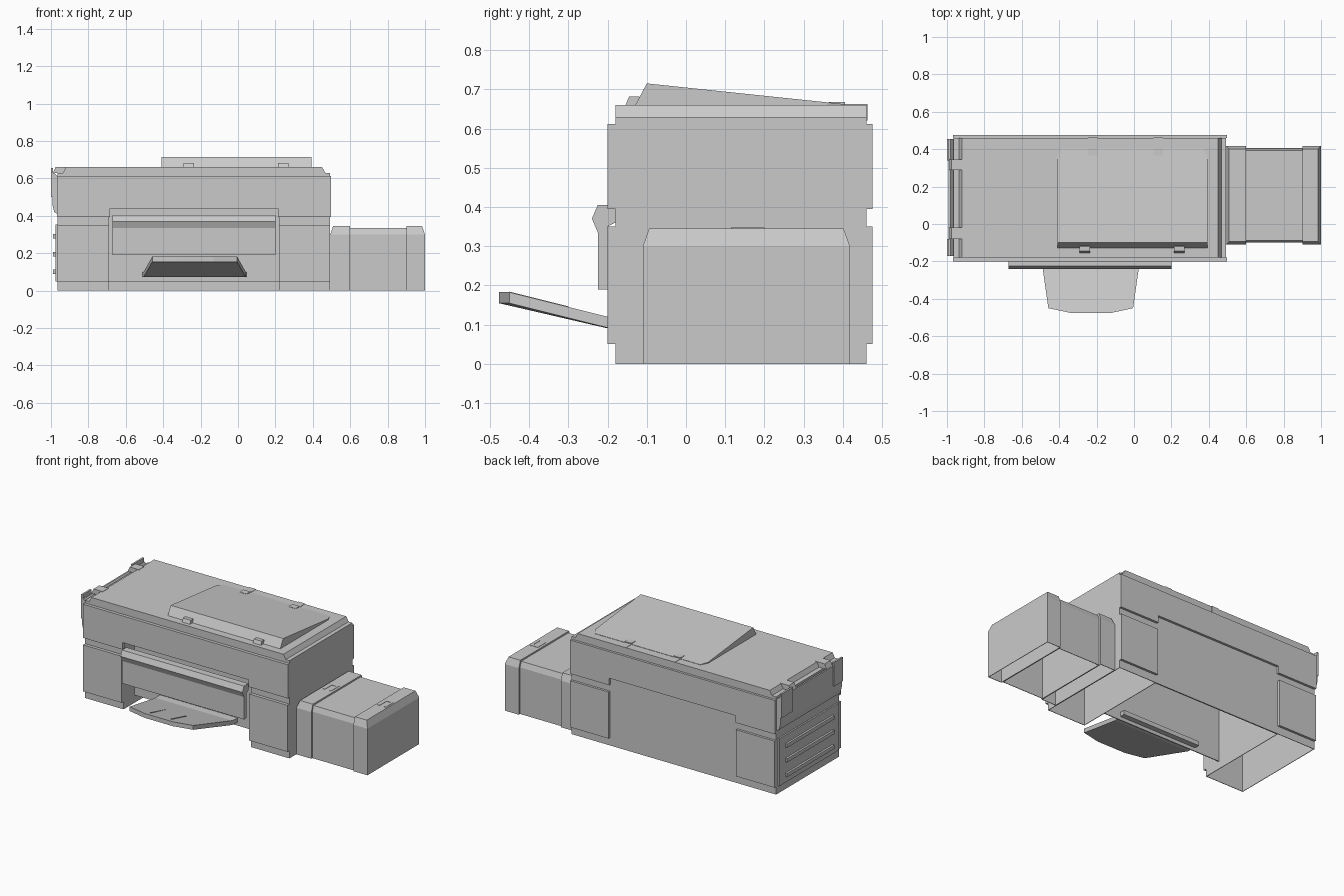
import bpy
import bmesh
from mathutils import Vector

cube = bpy.data.objects.get("Cube")
if cube:
    bpy.data.objects.remove(cube, do_unlink=True)

grey = bpy.data.materials.new("plain_grey")
grey.use_nodes = True
GREY = (0.59, 0.59, 0.59, 1)
grey.diffuse_color = GREY
grey.node_tree.nodes["Principled BSDF"].inputs["Base Color"].default_value = GREY


def finish(name, bm):
    bmesh.ops.recalc_face_normals(bm, faces=bm.faces)
    mesh = bpy.data.meshes.new(name)
    bm.to_mesh(mesh)
    bm.free()
    mesh.materials.append(grey)
    ob = bpy.data.objects.new(name, mesh)
    bpy.context.collection.objects.link(ob)
    return ob


def box(name, x, y, z, open_bottom=False, inset=(0, 0, 0)):
    """Box from ranges; inset narrows the top at low x, high x and both y sides."""
    bm = bmesh.new()
    bmesh.ops.create_cube(bm, size=1)
    for v in bm.verts:
        hx, hy, hz = (c > 0 for c in v.co)
        v.co = Vector((x[hx], y[hy], z[hz]))
        if hz:
            v.co.x += -inset[1] if hx else inset[0]
            v.co.y += -inset[2] if hy else inset[2]
    if open_bottom:
        low = [f for f in bm.faces if all(v.co.z < z[0] + 1e-5 for v in f.verts)]
        bmesh.ops.delete(bm, geom=low, context='FACES_ONLY')
    ob = finish(name, bm)
    if open_bottom:
        shell = ob.modifiers.new("shell", 'SOLIDIFY')
        shell.thickness = 0.005
        shell.offset = -1
    return ob


def prism(name, points, axis, span):
    """Extrude a profile given in the other two axes along the axis."""
    bm = bmesh.new()
    verts = []
    for a, b in points:
        co = [a, b]
        co.insert(axis, span[0])
        verts.append(bm.verts.new(co))
    face = bm.faces.new(verts)
    new = bmesh.ops.extrude_face_region(bm, geom=[face])["geom"]
    for v in new:
        if isinstance(v, bmesh.types.BMVert):
            v.co[axis] = span[1]
    return finish(name, bm)


# Main body: closed upper housing over two hollow feet and a back wall
BODY_Y = (-0.18, 0.46)
FEET = {"right": (-0.965, -0.69), "left": (0.22, 0.493)}
box("upper_housing", (-0.965, 0.493), BODY_Y, (0.44, 0.63))
box("back_wall", (-0.69, 0.22), (0.452, 0.46), (0, 0.44))
box("recessed_front_panel", (-0.69, 0.22), (-0.07, -0.064), (0.05, 0.44))
for side, x in FEET.items():
    box(side + "_foot", x, BODY_Y, (0, 0.44), open_bottom=True)
prism("lid", [(-0.935, 0.63), (-0.92, 0.66), (0.45, 0.66), (0.467, 0.63)], 1, BODY_Y)

# Raised front and back panels
band = [(-0.967, 0.395), (-0.685, 0.395), (-0.685, 0.44), (0.215, 0.44),
        (0.215, 0.395), (0.496, 0.395), (0.496, 0.612), (-0.967, 0.612)]
for end, y in {"front": (-0.2, -0.18), "back": (0.46, 0.475)}.items():
    prism(end + "_upper_band", band, 1, y)
    for side, x in FEET.items():
        box(f"{end}_{side}_lower_panel", x, y, (0.05, 0.35))

# Output cover with its handle ridge
prism("output_cover", [(-0.2, 0.19), (-0.225, 0.19), (-0.225, 0.335), (-0.24, 0.37),
                       (-0.225, 0.405), (-0.18, 0.405), (-0.18, 0.36), (-0.2, 0.35)],
      0, (-0.67, 0.2))


# Sloping output tray that levels out at its tip, with a flat root in the body
def sloped(ob):
    for v in ob.data.vertices:
        v.co.z += (-0.2 - max(v.co.y, -0.45)) * 0.25
    return ob


sloped(prism("output_tray", [(-0.505, -0.12), (-0.458, -0.45), (-0.33, -0.477),
                             (-0.13, -0.477), (-0.005, -0.45), (0.042, -0.12)],
             2, (0.092, 0.12)))
prism("tray_root", [(-0.505, -0.12), (0.042, -0.12), (0.05, -0.03), (-0.513, -0.03)],
      2, (0.072, 0.1))
for i, x in enumerate((-0.31, -0.16)):
    sloped(box(f"tray_rib_{i + 1}", (x - 0.002, x + 0.002), (-0.45, -0.3), (0.118, 0.1215)))

# Feeder wedge on the lid, with corners cut at the back
bm = bmesh.new()
outline = [(-0.41, -0.132), (0.392, -0.132), (0.392, 0.36), (0.37, 0.405),
           (-0.385, 0.405), (-0.41, 0.36)]
base = [bm.verts.new((x, y, 0.655)) for x, y in outline]
top = [bm.verts.new((x, max(y, -0.1), 0.715 - (max(y, -0.1) + 0.1) * 0.105))
       for x, y in outline]
bm.faces.new(base)
bm.faces.new(top)
for i in range(len(base)):
    j = (i + 1) % len(base)
    bm.faces.new((base[i], base[j], top[j], top[i]))
finish("feeder_cover", bm)
for i, x in enumerate((-0.263, 0.243)):
    box(f"feeder_catch_{i + 1}", (x - 0.028, x + 0.028), (-0.155, -0.11), (0.658, 0.682),
        inset=(0, 0, 0.01))
for i, x in enumerate((-0.22, 0.13)):
    box(f"feeder_hinge_{i + 1}", (x - 0.025, x + 0.025), (0.365, 0.405), (0.65, 0.668))
    box(f"hinge_strap_{i + 1}", (x - 0.025, x + 0.025), (0.4, 0.463), (0.62, 0.662))

# Right end: access door, its raised lips, top clips and three grip bars
prism("side_door", [(-0.965, 0.41), (-0.982, 0.42), (-0.992, 0.46),
                    (-0.992, 0.63), (-0.982, 0.63), (-0.965, 0.61)], 1, (-0.17, 0.455))
for i, (lip, clip) in enumerate((((-0.17, -0.08), (-0.08, -0.02)),
                                 ((0.34, 0.455), (0.29, 0.345)))):
    box(f"door_lip_{i + 1}", (-1, -0.988), lip, (0.5, 0.655))
    box(f"door_clip_{i + 1}", (-0.99, -0.91), clip, (0.63, 0.662), inset=(0.015, 0, 0))
for i in range(3):
    z = 0.1 + i * 0.095
    box(f"grip_bar_{i + 1}", (-0.988, -0.963), (-0.1, 0.38), (z - 0.012, z + 0.012))
box("grip_plate", (-0.975, -0.963), (-0.16, 0.44), (0.05, 0.355))

# Side tank: two raised caps around a slightly smaller middle
box("tank_middle", (0.6, 0.9), (-0.1, 0.405), (0, 0.3), open_bottom=True)
box("tank_middle_top", (0.6, 0.9), (-0.1, 0.405), (0.3, 0.335), inset=(0, 0, 0.012))
for name, x, inset, latch in (("inner", (0.493, 0.6), (0.015, 0, 0.016), 0.555),
                              ("outer", (0.9, 1), (0, 0.016, 0.016), 0.945)):
    box(f"tank_{name}_cap", x, (-0.11, 0.418), (0, 0.3), open_bottom=True)
    box(f"tank_{name}_cap_top", x, (-0.11, 0.418), (0.3, 0.345), inset=inset)
    # Latch frame
    for s in (-1, 1):
        cx = latch + s * 0.022
        box(f"tank_{name}_latch_{'a' if s < 0 else 'b'}", (cx - 0.007, cx + 0.007),
            (0.115, 0.2), (0.34, 0.347))
    box(f"tank_{name}_latch_bar", (latch - 0.02, latch + 0.02), (0.185, 0.2), (0.34, 0.347))
